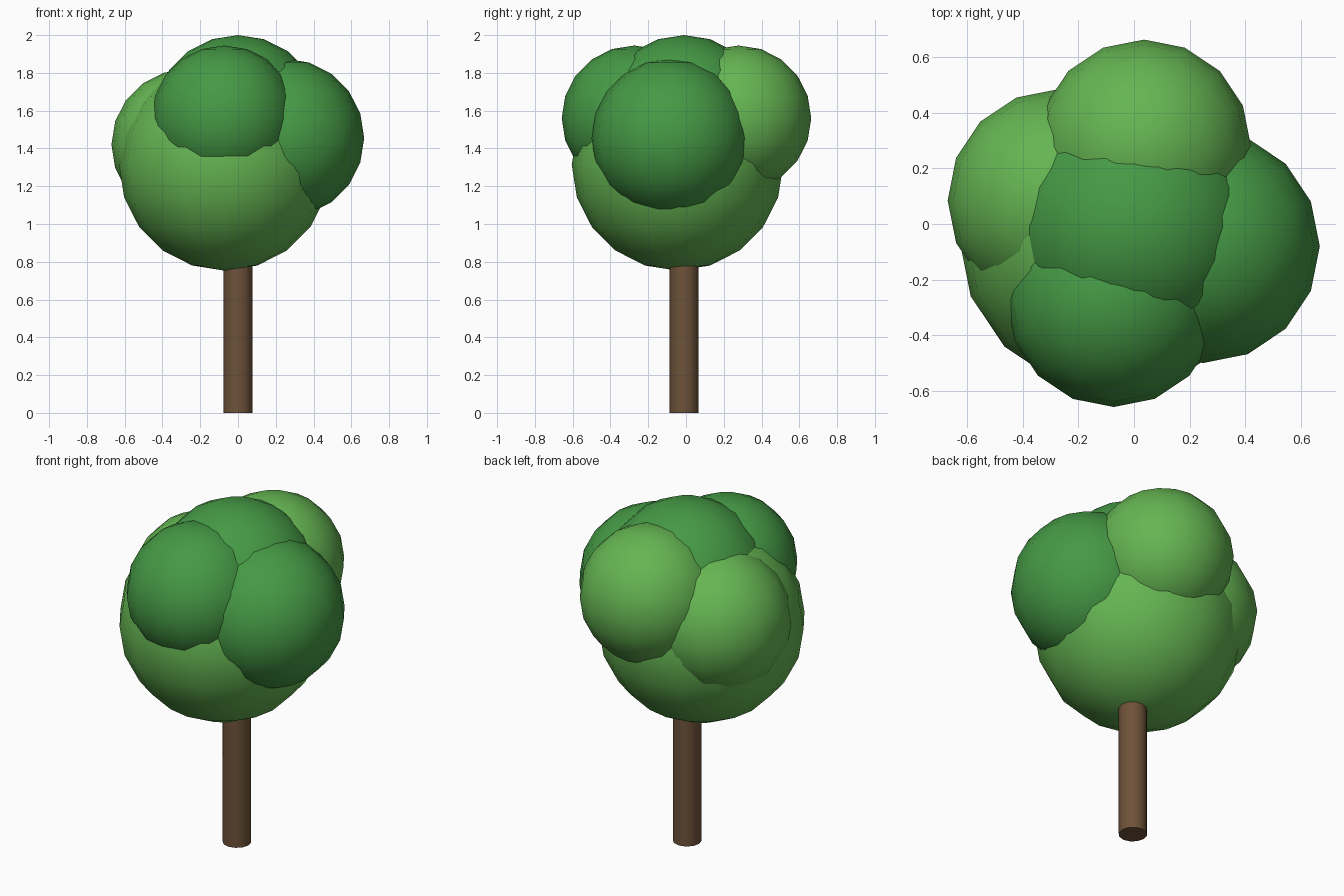
import bpy

if "Cube" in bpy.data.objects:
    bpy.data.objects.remove(bpy.data.objects["Cube"])


def material(name, rgb):
    m = bpy.data.materials.new(name)
    m.diffuse_color = (*rgb, 1.0)
    m.use_nodes = True
    m.node_tree.nodes["Principled BSDF"].inputs["Base Color"].default_value = m.diffuse_color
    return m


BARK = material("bark", (0.155, 0.085, 0.042))
LIGHT = material("light_leaf", (0.13, 0.46, 0.085))
DARK = material("dark_leaf", (0.06, 0.32, 0.06))


def finish(name, mat):
    obj = bpy.context.object
    obj.name = name
    obj.data.materials.append(mat)
    bpy.ops.object.shade_smooth_by_angle()
    return obj


# Trunk: straight post reaching into the foliage
TRUNK_TOP = 1.0
bpy.ops.mesh.primitive_cylinder_add(vertices=12, radius=0.077, depth=TRUNK_TOP,
                                    location=(0, -0.01, TRUNK_TOP / 2))
finish("trunk", BARK)

# Foliage: overlapping balls (name, centre, radius, colour)
CLUMPS = [
    ("main_foliage", (-0.07, -0.045, 1.313), 0.56, LIGHT),
    ("crown_foliage", (0.0, -0.01, 1.55), 0.45, DARK),
    ("right_foliage", (0.248, -0.08, 1.455), 0.42, DARK),
    ("left_foliage", (-0.27, 0.085, 1.42), 0.40, LIGHT),
    ("back_foliage", (0.036, 0.278, 1.56), 0.385, LIGHT),
    ("front_foliage", (-0.073, -0.273, 1.56), 0.385, DARK),
]
for name, centre, radius, mat in CLUMPS:
    bpy.ops.mesh.primitive_uv_sphere_add(segments=16, ring_count=10,
                                         radius=radius, location=centre)
    finish(name, mat)
